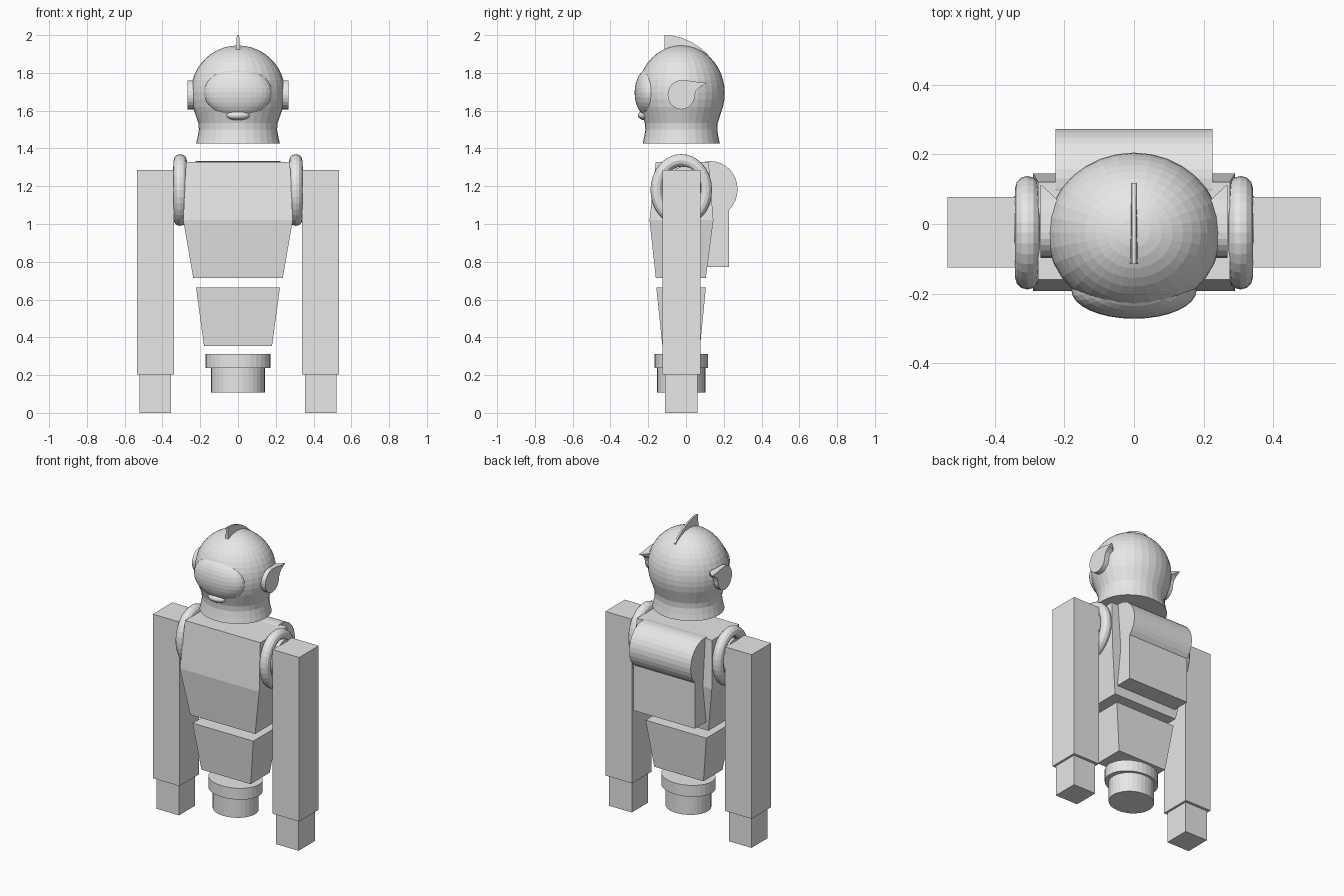
import bpy, bmesh, math
from mathutils import Matrix

if "Cube" in bpy.data.objects:
    bpy.data.objects.remove(bpy.data.objects["Cube"])

grey = bpy.data.materials.new("light_grey")
grey.diffuse_color = (0.8, 0.8, 0.8, 1)
grey.use_nodes = True
grey.node_tree.nodes["Principled BSDF"].inputs["Base Color"].default_value = grey.diffuse_color
CY = -0.025  # body centre line in y


def make(name, bm):
    bmesh.ops.recalc_face_normals(bm, faces=bm.faces)
    me = bpy.data.meshes.new(name)
    bm.to_mesh(me)
    bm.free()
    me.materials.append(grey)
    ob = bpy.data.objects.new(name, me)
    bpy.context.collection.objects.link(ob)
    return ob


def loft(name, rings, closed=False):
    """Skin a list of equal-length point rings, capping the ends unless closed."""
    bm = bmesh.new()
    vr = [[bm.verts.new(p) for p in r] for r in rings]
    n = len(vr[0])
    pairs = list(zip(vr, vr[1:])) + ([(vr[-1], vr[0])] if closed else [])
    for a, b in pairs:
        for i in range(n):
            j = (i + 1) % n
            bm.faces.new((a[i], a[j], b[j], b[i]))
    if not closed:
        bm.faces.new(vr[0])
        bm.faces.new(vr[-1])
    return make(name, bm)


def rect(hx, y0, y1, z, cx=0):
    return [(cx - hx, y0, z), (cx + hx, y0, z), (cx + hx, y1, z), (cx - hx, y1, z)]


def oval(rx, ry, z, n=32):
    return [(rx * math.cos(2 * math.pi * i / n), CY + ry * math.sin(2 * math.pi * i / n), z)
            for i in range(n)]


def ellipsoid(name, loc, size):
    bm = bmesh.new()
    bmesh.ops.create_uvsphere(bm, u_segments=32, v_segments=16, radius=1,
                              matrix=Matrix.Translation(loc) @ Matrix.Diagonal((*size, 1)))
    return make(name, bm)


def x_cylinder(name, x0, x1, y, z, ry, rz, n=32):
    return loft(name, [[(x, y + ry * math.cos(2 * math.pi * i / n),
                         z + rz * math.sin(2 * math.pi * i / n)) for i in range(n)]
                       for x in (x0, x1)])


# Helmet: flared collar running into a dome
profile = [(.222, 1.425), (.214, 1.46), (.207, 1.50), (.210, 1.535),
           (.224, 1.575), (.240, 1.62), (.248, 1.66)]
for k in range(12):
    a = math.radians(k * 7.95)
    profile.append((max(.25 * math.cos(a), .004), 1.695 + .25 * math.sin(a)))
loft("helmet", [oval(r, r * .92, z) for r, z in profile])

# Face: visor bulge and small mouth vent
ellipsoid("visor", (0, -.19, 1.695), (.18, .082, .132))
ellipsoid("mouth_vent", (0, -.215, 1.575), (.063, .04, .026))

# Crest fin, thinner along its upper ridge
ridge = [(-.115, 2.0), (-.07, 1.997), (-.02, 1.985), (.035, 1.96), (.08, 1.93), (.118, 1.895)]
loft("crest", [[(-.017, y, 1.83), (.017, y, 1.83), (.006, y, z), (-.006, y, z)]
               for y, z in ridge])

# Ear plates: a disc with a swept tip
ear = [(CY + .072 * math.cos(math.radians(a)), 1.684 + .077 * math.sin(math.radians(a)))
       for a in range(90, 361, 15)]
ear += [(.055, 1.708), (.075, 1.727), (.112, 1.747), (.07, 1.75), (.03, 1.757), (0, 1.76)]
for s, side in ((-1, "left"), (1, "right")):
    inner = [(s * (.2 if y < .05 else .2 + (y - .05) * 1.05), y, z) for y, z in ear]
    loft("ear_" + side, [inner, [(s * .268, y, z) for y, z in ear]])

    # Shoulder ring and joint
    ring = []
    for i in range(32):
        a = 2 * math.pi * i / 32
        ring.append([(s * .306 + .035 * math.cos(b),
                      CY + (.13 + .033 * math.sin(b)) * math.cos(a),
                      1.18 + (.157 + .033 * math.sin(b)) * math.sin(a))
                     for b in (2 * math.pi * j / 12 for j in range(12))])
    loft("shoulder_ring_" + side, ring, closed=True)
    x_cylinder("shoulder_joint_" + side, s * .2, s * .345, -.01, 1.19, .09, .115)

    # Arm and hand blocks
    cx = s * .4375
    loft("arm_" + side, [rect(.0975, -.125, .078, z, cx) for z in (.203, 1.287)])
    loft("hand_" + side, [rect(.083, -.11, .06, z, cx) for z in (0, .203)])

# Chest, abdomen and pelvis
loft("chest", [rect(.237, -.16, .105, .715), rect(.29, -.193, .145, 1.02),
               rect(.275, -.16, .12, 1.328)])
loft("abdomen", [rect(.18, -.125, .075, .355), rect(.222, -.157, .105, .663)])
loft("pelvis_post", [oval(.142, .128, z) for z in (.108, .24)])
loft("pelvis_collar", [oval(.172, .142, z) for z in (.237, .312)])

# Backpack: box with a rolled top
loft("backpack_box", [rect(.225, .08, .228, z) for z in (.773, 1.12)])
x_cylinder("backpack_roll", -.225, .225, .13, 1.183, .143, .15)
